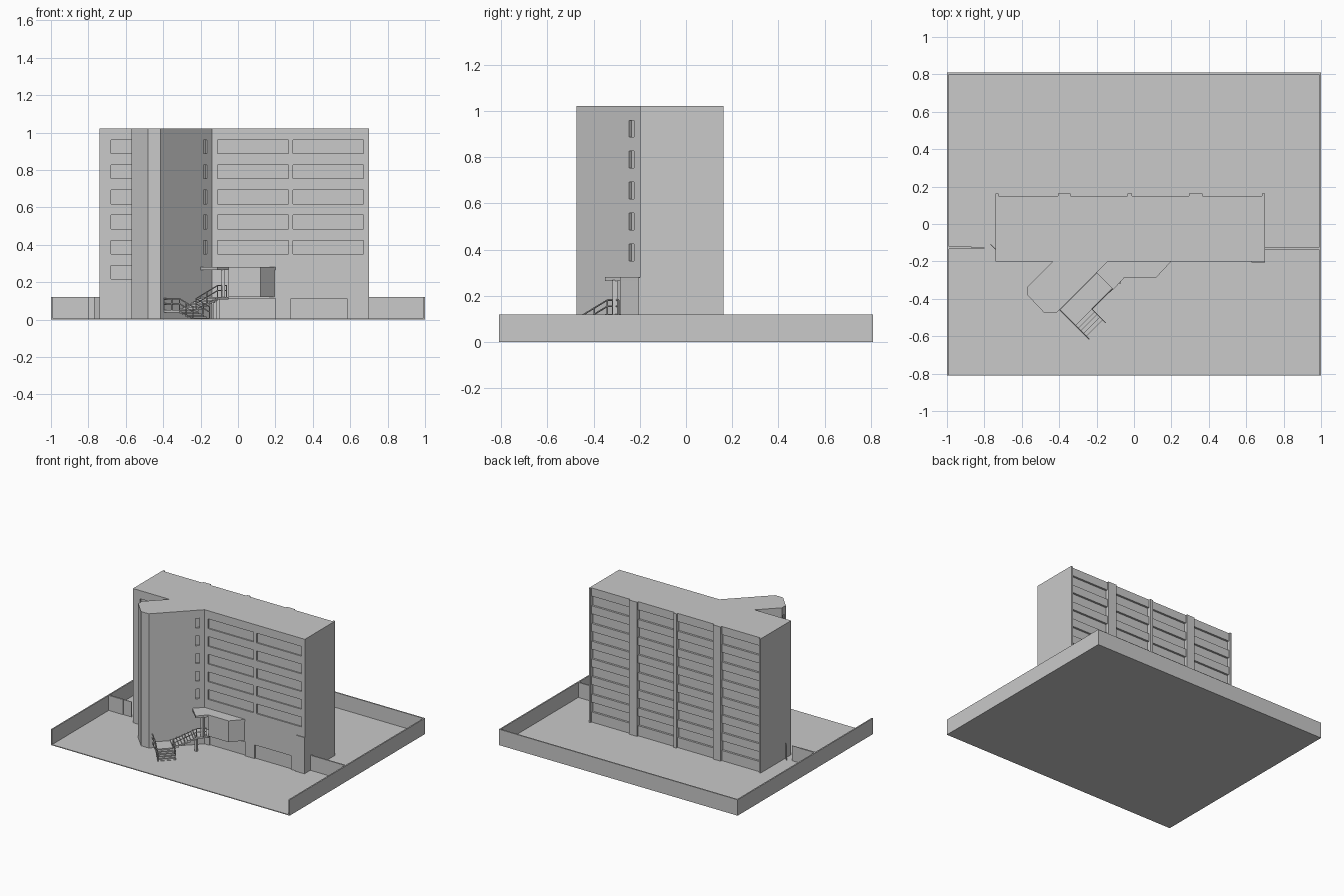
import bpy, bmesh
from mathutils import Vector, Matrix

if "Cube" in bpy.data.objects:
    bpy.data.objects.remove(bpy.data.objects["Cube"])

grey = bpy.data.materials.new("plain grey")
grey.use_nodes = True
grey.diffuse_color = (0.588, 0.588, 0.588, 1)
grey.node_tree.nodes["Principled BSDF"].inputs["Base Color"].default_value = grey.diffuse_color

R = 0.5 ** 0.5
# Diagonal frame: first axis runs up the stair, second runs away from the tower
DIAG = Matrix(((R, R, 0, 0), (R, -R, 0, 0), (0, 0, 1, 0), (0, 0, 0, 1)))


def add_box(bm, x, y, z, matrix=None):
    """Box from (min, max) ranges, optionally turned by a matrix."""
    verts = bmesh.ops.create_cube(bm, size=1)["verts"]
    for v in verts:
        v.co = Vector([r[0] + (c + 0.5) * (r[1] - r[0]) for c, r in zip(v.co, (x, y, z))])
        if matrix:
            v.co = matrix @ v.co


def finish(name, bm):
    bmesh.ops.recalc_face_normals(bm, faces=bm.faces)
    mesh = bpy.data.meshes.new(name)
    bm.to_mesh(mesh)
    bm.free()
    obj = bpy.data.objects.new(name, mesh)
    bpy.context.collection.objects.link(obj)
    mesh.materials.append(grey)
    return obj


def boxes(name, parts, matrix=None):
    bm = bmesh.new()
    for part in parts:
        add_box(bm, *part, matrix)
    return finish(name, bm)


def prism(name, outline, z0, z1):
    bm = bmesh.new()
    face = bm.faces.new([bm.verts.new((x, y, z0)) for x, y in outline])
    up = bmesh.ops.extrude_face_region(bm, geom=[face])["geom"]
    bmesh.ops.translate(bm, vec=(0, 0, z1 - z0),
                        verts=[v for v in up if isinstance(v, bmesh.types.BMVert)])
    return finish(name, bm)


# Ground slab and boundary walls, open at the front
boxes("ground", [((-1, 1), (-0.81, 0.81), (0, 0.006))])
boxes("boundary_walls", [
    ((-1, -0.99), (-0.81, 0.81), (0, 0.12)),
    ((0.99, 1), (-0.81, 0.81), (0, 0.12)),
    ((-0.99, 0.99), (0.8, 0.81), (0, 0.12))])

# Yard fences and the open gate
boxes("yard_fences", [
    ((0.7, 0.99), (-0.135, -0.125), (0, 0.12)),
    ((-0.99, -0.87), (-0.133, -0.121), (0, 0.12)),
    ((-0.87, -0.8), (-0.13, -0.125), (0, 0.12))])
gate_b = -0.615 * R
boxes("gate", [((-0.875 * R - 0.002, -0.875 * R + 0.002),
                (gate_b - 0.032, gate_b + 0.032), (0, 0.12))], DIAG)

# Main block with the angled stair tower
block = prism("main_block", [
    (-0.74, -0.2), (-0.435, -0.2), (-0.57, -0.335), (-0.57, -0.38), (-0.48, -0.475),
    (-0.415, -0.475), (-0.14, -0.2), (0.7, -0.2), (0.7, 0.15), (-0.74, 0.15)], 0, 1.022)

# Window and door recesses
PITCH = 0.134
pillars = [(-0.74, -0.725), (-0.405, -0.34), (-0.035, -0.01), (0.295, 0.365), (0.685, 0.7)]
cutter = bmesh.new()
for floor in range(7):
    z = (0.887 - PITCH * floor, 0.96 - PITCH * floor)
    if floor < 6:
        add_box(cutter, (-0.68, -0.46), (-0.25, -0.19), z)
    if floor < 5:
        add_box(cutter, (-0.11, 0.27), (-0.25, -0.19), z)
        add_box(cutter, (0.295, 0.67), (-0.25, -0.19), z)
        # slits in the tower
        add_box(cutter, (-0.305, -0.275), (0.03, 0.06), z, DIAG)
        add_box(cutter, (-0.6, -0.562), (-0.367, -0.347), z)
    # rear window bands between pillars
    for left, right in zip(pillars, pillars[1:]):
        add_box(cutter, (left[1], right[0]), (0.135, 0.2), z)
add_box(cutter, (0.28, 0.585), (-0.25, -0.19), (0.006, 0.11))
add_box(cutter, (-0.1, 0.2), (-0.25, -0.19), (0.006, 0.112))
recesses = finish("recess_cutter", cutter)
recesses.hide_render = True
cut = block.modifiers.new("recesses", "BOOLEAN")
cut.operation = "DIFFERENCE"
cut.solver = "EXACT"
cut.object = recesses
bpy.context.view_layer.objects.active = block
bpy.ops.object.modifier_apply(modifier=cut.name)
bpy.data.objects.remove(recesses)

# Rear pillars and the side corner casing
boxes("rear_pillars", [(x, (0.14, 0.163), (0, 1.022)) for x in pillars])
boxes("corner_casing", [((0.628, 0.7), (-0.206, -0.19), (0, 0.28))])

# Entrance bay, canopy, porch floor and posts
prism("entrance_bay", [(-0.05, -0.195), (-0.05, -0.283), (0.12, -0.283), (0.2, -0.195)], 0.12, 0.268)
prism("canopy", [(-0.14, -0.197), (-0.2, -0.26), (-0.11, -0.35), (-0.05, -0.285),
                 (0.12, -0.285), (0.202, -0.197)], 0.265, 0.282)
prism("porch_floor", [(-0.14, -0.197), (-0.2, -0.26), (-0.11, -0.35), (-0.05, -0.285),
                      (-0.05, -0.197)], 0.108, 0.122)
boxes("porch_posts", [
    ((-0.092, -0.07), (-0.318, -0.296), (0.12, 0.268)),
    ((-0.13, -0.112), (-0.335, -0.317), (0, 0.11))])

# Two flights of steps with a landing between them
A_TOP, A_MID, A_END = -0.318, -0.481, -0.605
B_IN, B_MID, B_END = 0.044, 0.163, 0.265
Z_TOP, Z_MID = 0.12, 0.05
steps = [((A_END, A_MID), (B_IN, B_MID), (Z_MID - 0.012, Z_MID))]
UPPER, LOWER = 8, 5
for i in range(UPPER):
    run = (A_TOP - A_MID) / UPPER
    a = A_MID + i * run
    z = Z_MID + (i + 1) * (Z_TOP - Z_MID) / (UPPER + 1)
    steps.append(((a, a + run), (B_IN, B_MID), (z - 0.014, z)))
for i in range(LOWER):
    run = (B_END - B_MID) / LOWER
    b = B_MID + i * run
    z = Z_MID - (i + 1) * Z_MID / (LOWER + 1)
    steps.append(((A_END, A_MID), (b, b + run), (z - 0.008, z)))
boxes("steps", steps, DIAG)


# Handrails with posts
def tube(name, paths, radius):
    curve = bpy.data.curves.new(name, "CURVE")
    curve.dimensions = "3D"
    curve.bevel_depth = radius
    curve.bevel_resolution = 0
    curve.use_fill_caps = True
    for path in paths:
        spline = curve.splines.new("POLY")
        spline.points.add(len(path) - 1)
        for point, co in zip(spline.points, path):
            point.co = (*(DIAG @ Vector(co)), 1)
    obj = bpy.data.objects.new(name, curve)
    bpy.context.collection.objects.link(obj)
    curve.materials.append(grey)


def railing(name, path):
    lift = lambda p, h: (p[0], p[1], p[2] + h)
    paths = [[lift(p, h) for p in path] for h in (0.035, 0.062)]
    for p, q in zip(path, path[1:]):
        for t in (0, 0.5, 1):
            foot = Vector(p).lerp(Vector(q), t)
            paths.append([tuple(foot), lift(foot, 0.062)])
    tube(name, paths, 0.0035)


railing("inner_railing", [(A_TOP, B_MID, Z_TOP), (A_MID, B_MID, Z_MID), (A_MID, B_END, 0.006)])
railing("outer_railing", [(A_END, B_IN, Z_MID), (A_END, B_MID, Z_MID), (A_END, B_END, 0.006)])
railing("porch_railing", [(A_TOP, B_MID, Z_TOP), (-0.25, B_MID, Z_TOP)])
